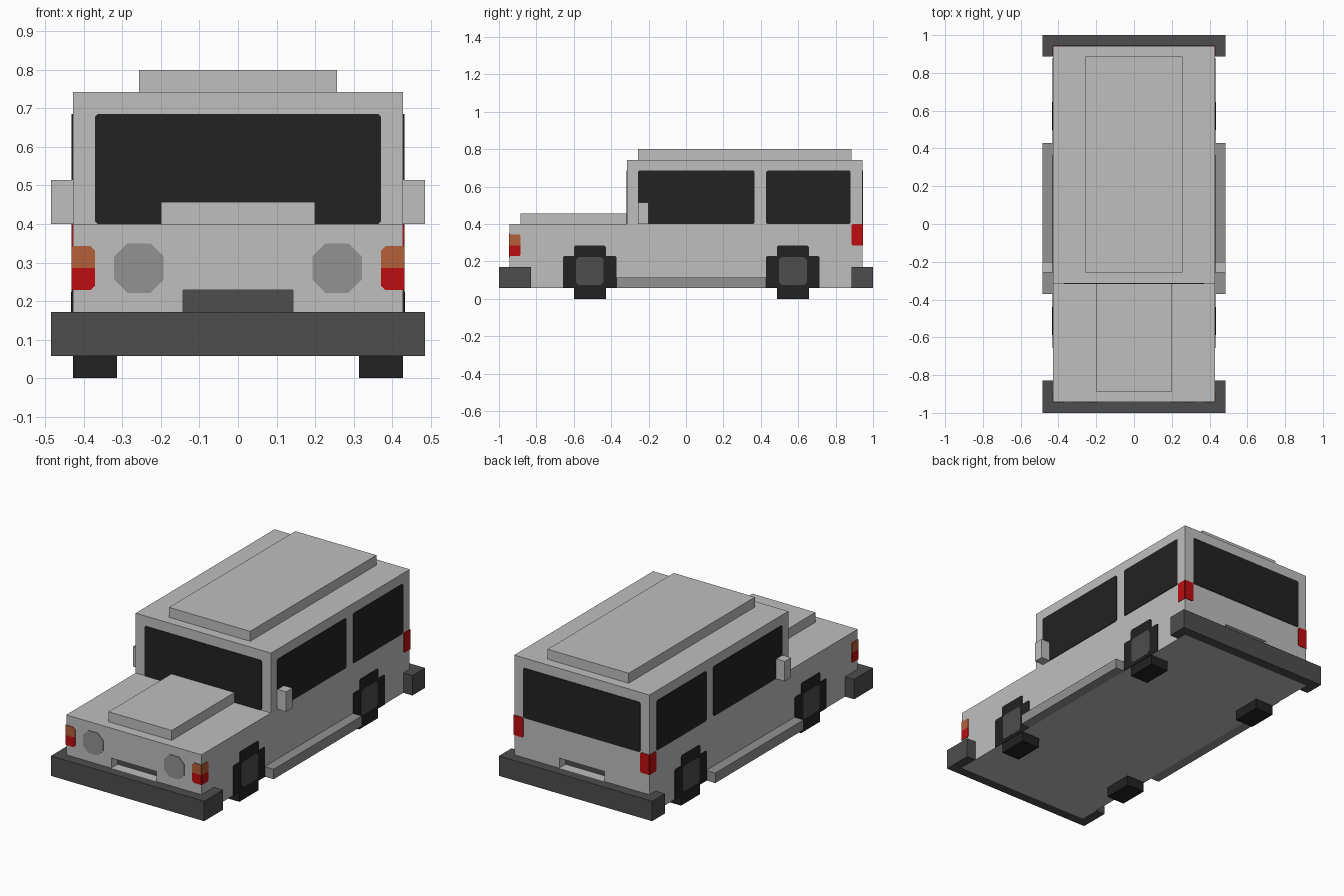
import bpy
import bmesh
from mathutils import Vector

if "Cube" in bpy.data.objects:
    bpy.data.objects.remove(bpy.data.objects["Cube"], do_unlink=True)

U = 1 / 35      # the whole car sits on this grid unit
SKIN = 0.12     # thickness of painted plates, in grid units


def material(name, rgb):
    m = bpy.data.materials.new(name)
    m.use_nodes = True
    m.diffuse_color = (*rgb, 1)
    m.node_tree.nodes["Principled BSDF"].inputs["Base Color"].default_value = (*rgb, 1)
    return m


BODY = material("light grey paint", (0.52, 0.52, 0.52))
TRIM = material("mid grey trim", (0.287, 0.287, 0.287))
DARK = material("dark grey plastic", (0.075, 0.075, 0.075))
BLACK = material("black rubber and glass", (0.016, 0.016, 0.016))
RED = material("red lamp", (0.52, 0.004, 0.005))
ORANGE = material("orange lamp", (0.46, 0.117, 0.04))


def prism(name, pts, axis, lo, hi, *mats):
    """Extrude a 2D outline along an axis (0=x, 1=y, 2=z), in grid units."""
    bm = bmesh.new()

    def place(p, d):
        c = list(p)
        c.insert(axis, d)
        return Vector(c) * U

    face = bm.faces.new([bm.verts.new(place(p, lo)) for p in pts])
    ext = bmesh.ops.extrude_face_region(bm, geom=[face])["geom"]
    move = Vector((0, 0, 0))
    move[axis] = (hi - lo) * U
    bmesh.ops.translate(bm, vec=move,
                        verts=[g for g in ext if isinstance(g, bmesh.types.BMVert)])
    bmesh.ops.recalc_face_normals(bm, faces=bm.faces)
    mesh = bpy.data.meshes.new(name)
    bm.to_mesh(mesh)
    bm.free()
    for m in mats:
        mesh.materials.append(m)
    ob = bpy.data.objects.new(name, mesh)
    bpy.context.collection.objects.link(ob)
    return ob


def rect(a0, a1, b0, b1, cut=0.0, corners=(1, 1, 1, 1)):
    """Rectangle outline; flagged corners (from a0,b0 counter-clockwise) are chamfered."""
    out = []
    for i, (a, b, da, db) in enumerate([(a0, b0, 1, 1), (a1, b0, -1, 1),
                                        (a1, b1, -1, -1), (a0, b1, 1, -1)]):
        if cut and corners[i]:
            p, q = (a, b + db * cut), (a + da * cut, b)
            out += [p, q] if i % 2 == 0 else [q, p]
        else:
            out.append((a, b))
    return out


def box(name, x, y, z, mat):
    return prism(name, rect(*x, *y), 2, z[0], z[1], mat)


def plate(name, pts, axis, pos, mat):
    return prism(name, pts, axis, pos, pos + (SKIN if pos > 0 else -SKIN), mat)


def flip(pts, s):
    return [(a * s, b) for a, b in pts]


# Body shell: stepped side profile, with a dark-backed recess above each bumper
profile = [(-33, 2), (33, 2), (33, 26), (-11, 26), (-11, 14), (-33, 14)]
body = prism("body", profile, 0, -15, 15, BODY, DARK)
bm = bmesh.new()
bm.from_mesh(body.data)
for co, no in [((-5, 0, 0), (1, 0, 0)), ((5, 0, 0), (1, 0, 0)),
               ((0, 0, 6), (0, 0, 1)), ((0, 0, 8), (0, 0, 1))]:
    bmesh.ops.bisect_plane(bm, geom=bm.verts[:] + bm.edges[:] + bm.faces[:],
                           plane_co=Vector(co) * U, plane_no=no)
spots = []
for f in bm.faces:
    c = f.calc_center_median() / U
    if abs(c.x) < 1 and 6 < c.z < 8 and abs(f.normal.y) > 0.9:
        spots.append(f)
for f in bmesh.ops.extrude_discrete_faces(bm, faces=spots)["faces"]:
    inward = -1 if f.calc_center_median().y > 0 else 1
    bmesh.ops.translate(bm, verts=f.verts[:], vec=(0, inward * 2 * U, 0))
    f.material_index = 1
bmesh.ops.recalc_face_normals(bm, faces=bm.faces)
bm.to_mesh(body.data)
bm.free()

# Raised panels
box("roof_panel", (-9, 9), (-9, 31), (26, 28), BODY)
box("bonnet_panel", (-7, 7), (-31, -11), (14, 16), BODY)

# Wrap-around bumpers
for name, s, wrap in (("front_bumper", -1, 29), ("rear_bumper", 1, 31)):
    outline = [(-17, 35), (17, 35), (17, wrap), (15, wrap),
               (15, 33), (-15, 33), (-15, wrap), (-17, wrap)]
    prism(name, [(x, y * s) for x, y in outline], 2, 2, 6, DARK)

# Windscreen and rear window
plate("windscreen", rect(-13, 13, 14, 24, 0.25), 1, -11, BLACK)
plate("rear_window", rect(-13, 13, 14, 24, 0.25), 1, 33, BLACK)

# Tyre outline painted on the body side, centred on the wheel
half = [(5, 2), (5, 7.8), (4.8, 8), (3, 8), (3, 9.7), (2.7, 10)]
tyre = half + [(-a, b) for a, b in reversed(half)]

for side, s in (("left", 1), ("right", -1)):
    # Sills and mirrors
    xs = sorted((15 * s, 17 * s))
    box(side + "_sill", xs, (-13, 15), (2, 4), TRIM)
    box(side + "_mirror", xs, (-9, -7), (14, 18), BODY)

    # Side windows
    plate(side + "_front_window", rect(-9, 12.8, 14, 24, 0.25), 0, 15 * s, BLACK)
    plate(side + "_back_window", rect(15, 30.8, 14, 24, 0.25), 0, 15 * s, BLACK)

    # Wheels: block under the floor, tyre and hub on the side
    for end, y in (("front", -18), ("rear", 20)):
        tag = f"{side}_{end}_"
        box(tag + "wheel", sorted((11 * s, 15 * s)), (y - 3, y + 3), (0, 2), BLACK)
        plate(tag + "tyre", [(a + y, b) for a, b in tyre], 0, 15 * s, BLACK)
        hub = plate(tag + "hub", rect(y - 2.6, y + 2.6, 2.6, 7.8, 0.5), 0, 15 * s, DARK)
        hub.location.x = 0.06 * U * s

    # Headlights
    plate(side + "_headlight",
          flip(rect(6.75, 11.25, 7.75, 12.25, 1.2), s), 1, -33, TRIM)

    # Corner lamps, wrapping from the ends onto the sides
    for name, z0, z1, inner, mat in (("indicator", 10, 12, (0, 0, 0, 1), ORANGE),
                                     ("front_lamp", 8, 10, (1, 0, 0, 0), RED)):
        plate(f"{side}_{name}_face",
              flip(rect(13, 15, z0, z1, 0.4, inner), s), 1, -33, mat)
        wrap = flip(rect(31, 33, z0, z1, 0.2, inner), -1)
        plate(f"{side}_{name}_side", wrap, 0, 15 * s, mat)
    rear = (1, 0, 0, 1)
    plate(side + "_rear_lamp_face",
          flip(rect(13, 15, 10, 14, 0.2, rear), s), 1, 33, RED)
    plate(side + "_rear_lamp_side", rect(31, 33, 10, 14, 0.2, rear), 0, 15 * s, RED)
